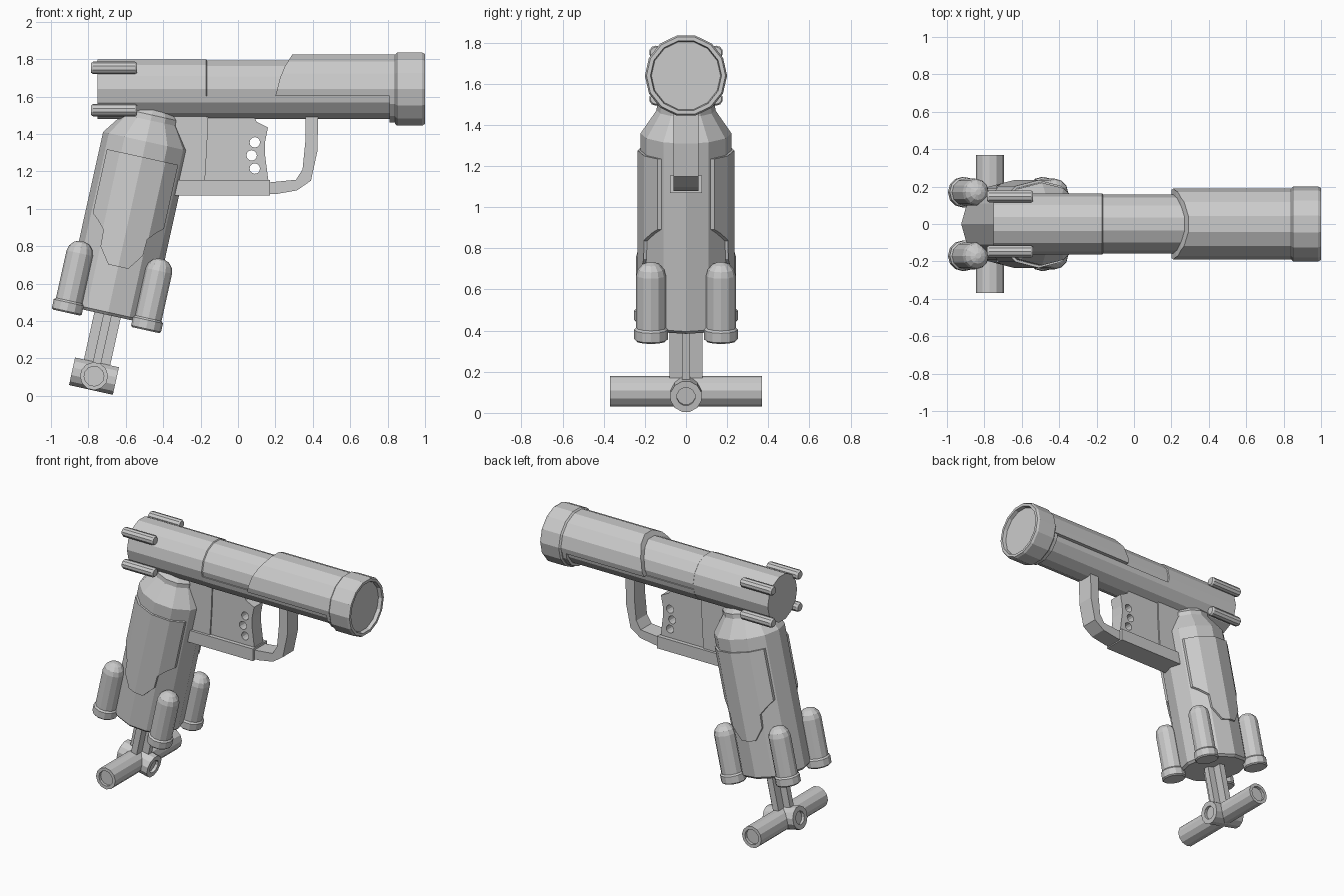
import bpy, bmesh
from math import sin, cos, pi, radians
from mathutils import Matrix

if "Cube" in bpy.data.objects:
    bpy.data.objects.remove(bpy.data.objects["Cube"])

T, R = Matrix.Translation, Matrix.Rotation
GRIP = T((-0.77, 0, 0.105)) @ R(radians(12.5), 4, 'Y')     # tilted grip frame
BARREL = T((0, 0, 1.64)) @ R(pi / 2, 4, 'Y')               # local z runs along +x
ALONG_X, ALONG_Y = R(pi / 2, 4, 'Y'), R(-pi / 2, 4, 'X')


def finish(name, bm, mat):
    bm.transform(mat)
    bmesh.ops.recalc_face_normals(bm, faces=bm.faces)
    mesh = bpy.data.meshes.new(name)
    bm.to_mesh(mesh)
    bm.free()
    ob = bpy.data.objects.new(name, mesh)
    bpy.context.collection.objects.link(ob)
    return ob


def lathe(name, profile, sides, mat=Matrix(), phase=0.0, sy=1.0):
    """Turn (radius, height) points around local z and cap both ends."""
    bm = bmesh.new()
    rings = []
    for r, h in profile:
        angles = [phase + 2 * pi * i / sides for i in range(sides)]
        rings.append([bm.verts.new((r * cos(a), r * sin(a) * sy, h)) for a in angles])
    for a, b in zip(rings, rings[1:]):
        for i in range(sides):
            j = (i + 1) % sides
            bm.faces.new((a[i], a[j], b[j], b[i]))
    bm.faces.new(rings[0])
    bm.faces.new(rings[-1])
    return finish(name, bm, mat)


def prism(name, pts, half, mat=Matrix()):
    """Extrude an x-z outline from -half to +half in y."""
    bm = bmesh.new()
    a = [bm.verts.new((x, -half, z)) for x, z in pts]
    b = [bm.verts.new((x, half, z)) for x, z in pts]
    bm.faces.new(a)
    bm.faces.new(b)
    for i in range(len(pts)):
        j = (i + 1) % len(pts)
        bm.faces.new((a[i], a[j], b[j], b[i]))
    return finish(name, bm, mat)


def cut(ob, cutter, op):
    mod = ob.modifiers.new("cut", 'BOOLEAN')
    mod.object, mod.operation, mod.solver = cutter, op, 'EXACT'
    dg = bpy.context.evaluated_depsgraph_get()
    mesh = bpy.data.meshes.new_from_object(ob.evaluated_get(dg))
    ob.modifiers.clear()
    ob.data = mesh
    bpy.data.objects.remove(cutter)


def tube(name, half, r, inner, mat):
    """Bar with a shallow round recess in each end."""
    d = half - 0.02
    lathe(name, [(inner, -d), (inner, -half), (r, -half), (r, half), (inner, half), (inner, d)],
          12, mat, pi / 12)


# Barrel with a slightly stepped-down front half
lathe("barrel", [(0.163, -0.75), (0.163, -0.17), (0.157, -0.165), (0.157, 0.86)], 14, BARREL, pi / 2)

# Lower barrel shell and its collar
for name, r, x0 in (("lower_shell", 0.165, -0.17), ("lower_collar", 0.184, 0.81)):
    ob = lathe(name, [(r, x0), (r, 0.88)], 14, BARREL, pi / 2)
    cut(ob, prism("cutter", [(-0.5, 1.3), (1, 1.3), (1, 1.603), (-0.5, 1.603)], 0.4), 'INTERSECT')

# Upper sleeve with a swept rear edge
sleeve = lathe("upper_sleeve", [(0.19, 0.15), (0.19, 0.87)], 14, BARREL, pi / 2)
cut(sleeve, prism("cutter", [(0.2, 1.603), (0.225, 1.70), (0.25, 1.76), (0.3, 1.84),
                             (1, 1.9), (1, 1.603)], 0.4), 'INTERSECT')

# Muzzle ring with recessed face
lathe("muzzle_ring", [(0.19, 0.84), (0.2, 0.85), (0.2, 0.985), (0.192, 1.0), (0.173, 1.0),
                      (0.168, 0.975)], 14, BARREL, pi / 2)

# Rear pegs around the barrel
for sy in (-1, 1):
    for sz in (-1, 1):
        lathe("rear_peg", [(0.026, -0.785), (0.033, -0.775), (0.033, -0.55), (0.026, -0.54)], 10,
              T((0, 0.147 * sy, 0.113 * sz)) @ BARREL)

# Grip body with shoulder and neck
lathe("grip_body", [(0.22, 0.335), (0.235, 0.35), (0.235, 1.285), (0.152, 1.40), (0.15, 1.43),
                    (0.10, 1.48)], 12, GRIP, 0, 0.94)

# Raised side panels
panels = lathe("side_panels", [(0.25, 0.5), (0.25, 1.25)], 12, GRIP, 0, 0.94)
half_outline = [(0.195, 1.2), (0.195, 0.85), (0.16, 0.82), (0.12, 0.775), (0.116, 0.685), (0.055, 0.6)]
outline = half_outline + [(-x, z) for x, z in reversed(half_outline)]
cut(panels, prism("cutter", outline, 0.4, GRIP), 'INTERSECT')

# Four domed canisters around the grip base
for sx in (-1, 1):
    for sy in (-1, 1):
        lathe("canister", [(0.074, 0.30), (0.082, 0.308), (0.082, 0.355), (0.072, 0.365), (0.072, 0.625),
                           (0.064, 0.655), (0.042, 0.68), (0.015, 0.69)], 12,
              GRIP @ T((0.217 * sx, 0.17 * sy, 0)))

# Ribbed stem and cross handle
prism("stem_rib", [(-0.072, 0.04), (0.072, 0.04), (0.072, 0.36), (-0.072, 0.36)], 0.02, GRIP)
prism("stem_rib", [(-0.022, 0.04), (0.022, 0.04), (0.022, 0.36), (-0.022, 0.36)], 0.08, GRIP)
tube("cross_handle", 0.37, 0.075, 0.053, GRIP @ ALONG_Y)
tube("handle_hub", 0.12, 0.078, 0.045, GRIP @ ALONG_X)

# Trigger with three holes, and the block behind it
trigger = prism("trigger", [(-0.18, 1.13), (-0.16, 1.5), (0.08, 1.5), (0.1, 1.465), (0.16, 1.435),
                            (0.145, 1.36), (0.143, 1.30), (0.165, 1.13)], 0.05)
for x, z in ((0.09, 1.355), (0.073, 1.285), (0.09, 1.215)):
    cut(trigger, lathe("cutter", [(0.028, -0.2), (0.028, 0.2)], 12, T((x, 0, z)) @ ALONG_Y), 'DIFFERENCE')
prism("trigger_block", [(-0.4, 1.13), (-0.4, 1.5), (-0.16, 1.5), (-0.165, 1.35), (-0.178, 1.13)], 0.06)

# Trigger guard and lower bar
prism("lower_bar", [(-0.4, 1.07), (0.17, 1.07), (0.17, 1.155), (-0.4, 1.155)], 0.078)
prism("trigger_guard", [(0.36, 1.5), (0.36, 1.36), (0.345, 1.21), (0.31, 1.155), (0.16, 1.14),
                        (0.16, 1.078), (0.20, 1.078), (0.315, 1.098), (0.39, 1.15), (0.425, 1.31),
                        (0.428, 1.5)], 0.06)
